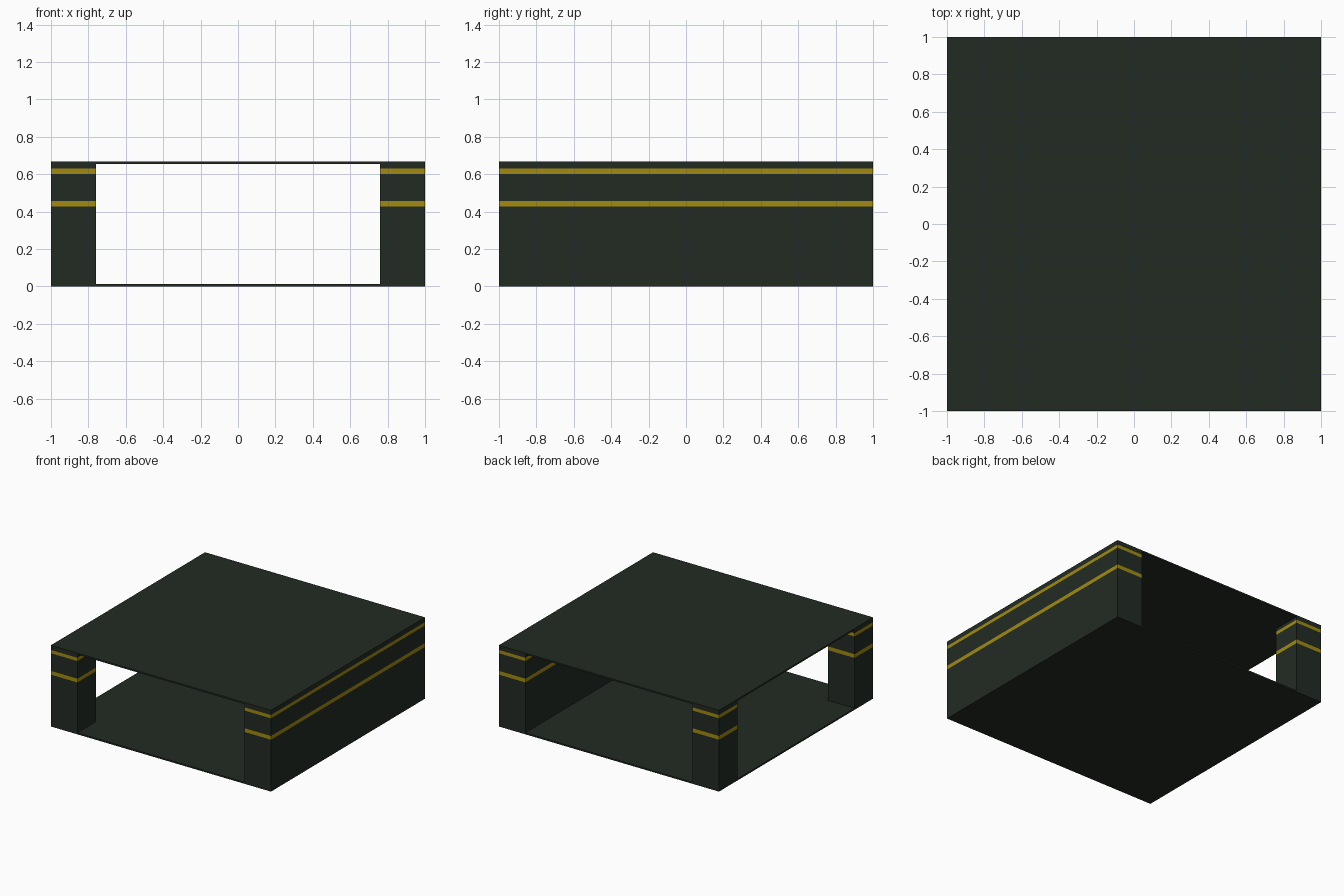
import bpy
import bmesh

cube = bpy.data.objects.get("Cube")
if cube:
    bpy.data.objects.remove(cube, do_unlink=True)


def material(name, rgb):
    m = bpy.data.materials.new(name)
    m.use_nodes = True
    col = (*rgb, 1.0)
    m.diffuse_color = col
    bsdf = m.node_tree.nodes["Principled BSDF"]
    bsdf.inputs["Base Color"].default_value = col
    bsdf.inputs["Roughness"].default_value = 0.8
    return m


GREEN = material("dark green", (0.016, 0.024, 0.017))
YELLOW = material("mustard yellow", (0.36, 0.26, 0.005))

HEIGHT = 0.668      # overall height
SHEET = 0.013       # floor and roof thickness
POST = 0.24         # post and wall thickness
STRIPES = [(0.426, 0.457), (0.602, 0.629)]


def box(name, lo, hi, striped=False):
    bm = bmesh.new()
    bmesh.ops.create_cube(bm, size=1.0)
    for v in bm.verts:
        v.co = [(a + b) / 2 + c * (b - a) for a, b, c in zip(lo, hi, v.co)]
    if striped:
        # cut level loops, then colour the side faces between them
        for z in (z for band in STRIPES for z in band):
            bmesh.ops.bisect_plane(bm, geom=bm.verts[:] + bm.edges[:] + bm.faces[:],
                                   plane_co=(0, 0, z), plane_no=(0, 0, 1))
        for f in bm.faces:
            z = f.calc_center_median().z
            f.material_index = int(any(a < z < b for a, b in STRIPES))
    bmesh.ops.recalc_face_normals(bm, faces=bm.faces[:])
    mesh = bpy.data.meshes.new(name)
    bm.to_mesh(mesh)
    bm.free()
    mesh.materials.append(GREEN)
    if striped:
        mesh.materials.append(YELLOW)
    ob = bpy.data.objects.new(name, mesh)
    bpy.context.collection.objects.link(ob)
    return ob


# Floor and roof sheets
box("floor", (-1, -1, 0), (1, 1, SHEET))
box("roof", (-1, -1, HEIGHT - SHEET), (1, 1, HEIGHT))

# Solid striped wall along the +x side
z0, z1 = SHEET, HEIGHT - SHEET
box("side_wall", (1 - POST, -1, z0), (1, 1, z1), striped=True)

# Striped corner posts on the open -x side
box("front_post", (-1, -1, z0), (-1 + POST, -1 + POST, z1), striped=True)
box("back_post", (-1, 1 - POST, z0), (-1 + POST, 1, z1), striped=True)
